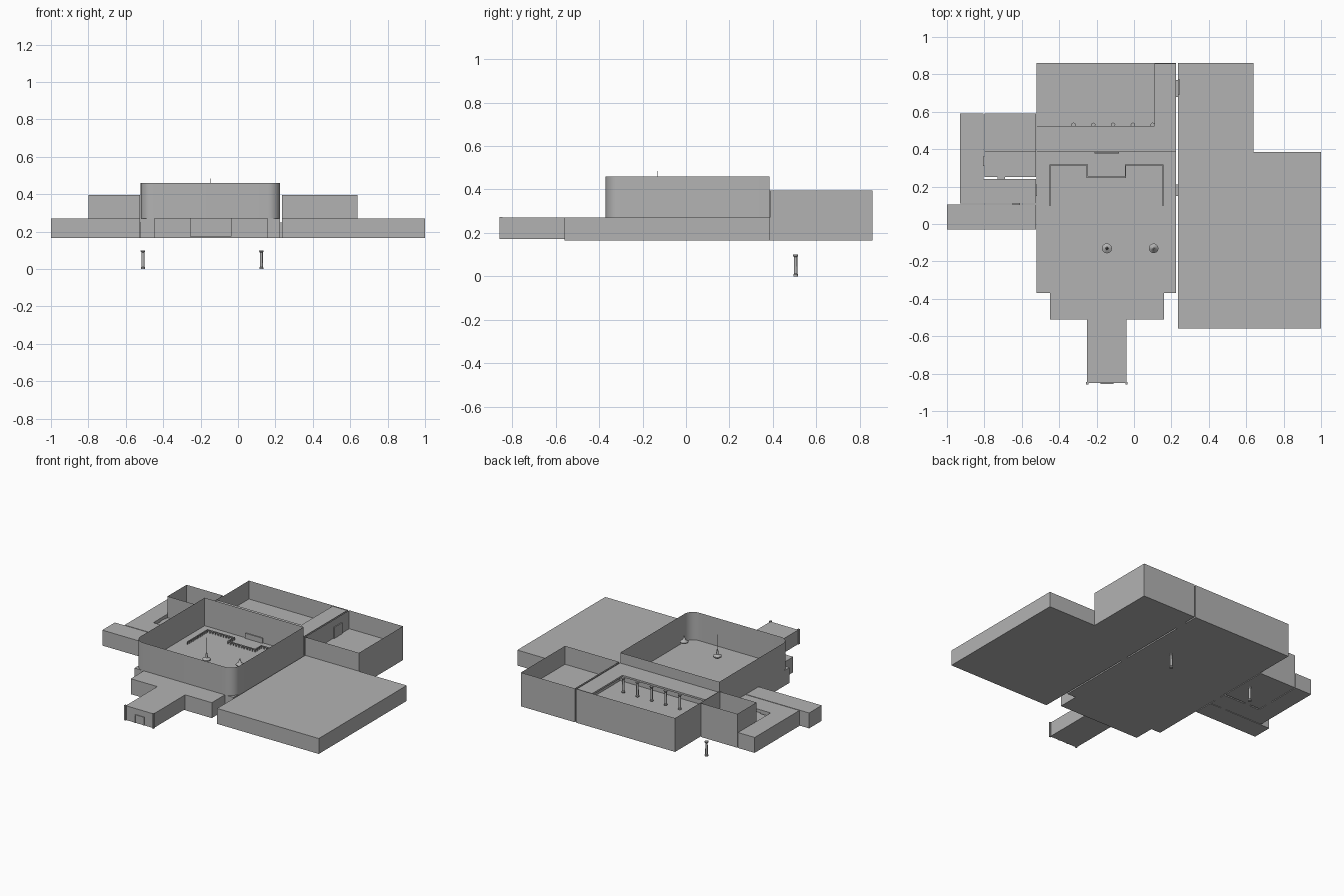
import bpy, bmesh, math

if "Cube" in bpy.data.objects:
    bpy.data.objects.remove(bpy.data.objects["Cube"], do_unlink=True)

stone = bpy.data.materials.new("plain_grey")
stone.use_nodes = True
GREY = (0.45, 0.45, 0.45, 1)
stone.diffuse_color = GREY
stone.node_tree.nodes["Principled BSDF"].inputs["Base Color"].default_value = GREY

LOW, FLOOR, ROOM, HALL = 0.165, 0.27, 0.395, 0.46


def finish(name, bm):
    mesh = bpy.data.meshes.new(name)
    bm.to_mesh(mesh)
    bm.free()
    mesh.materials.append(stone)
    ob = bpy.data.objects.new(name, mesh)
    bpy.context.collection.objects.link(ob)
    return ob


def add_box(bm, x0, x1, y0, y1, z0, z1):
    verts = bmesh.ops.create_cube(bm, size=1)["verts"]
    for v in verts:
        v.co = (x1 if v.co.x > 0 else x0, y1 if v.co.y > 0 else y0, z1 if v.co.z > 0 else z0)


def box(name, x0, x1, y0, y1, z0=LOW, z1=FLOOR):
    bm = bmesh.new()
    add_box(bm, x0, x1, y0, y1, z0, z1)
    return finish(name, bm)


def prism(name, outline, z0, z1):
    bm = bmesh.new()
    face = bm.faces.new([bm.verts.new((x, y, z0)) for x, y in outline])
    top = bmesh.ops.extrude_face_region(bm, geom=[face])["geom"]
    for v in top:
        if isinstance(v, bmesh.types.BMVert):
            v.co.z = z1
    bmesh.ops.recalc_face_normals(bm, faces=bm.faces)
    return finish(name, bm)


def wall_sheet(name, path, z0, z1, closed=True):
    """Single-surface wall facing outward from a counter-clockwise path."""
    bm = bmesh.new()
    rows = [(bm.verts.new((x, y, z0)), bm.verts.new((x, y, z1))) for x, y in path]
    pairs = list(zip(rows, rows[1:]))
    if closed:
        pairs.append((rows[-1], rows[0]))
    for a, b in pairs:
        bm.faces.new((a[0], b[0], b[1], a[1]))
    return finish(name, bm)


def rect(x0, x1, y0, y1):
    return [(x0, y0), (x1, y0), (x1, y1), (x0, y1)]


def arc(cx, cy, r, start):
    angles = [math.radians(start + 90 * i / 8) for i in range(9)]
    return [(cx + r * math.cos(a), cy + r * math.sin(a)) for a in angles]


def lathe(name, x, y, profile, sides=12):
    bm = bmesh.new()
    rings = []
    for r, z in profile:
        rings.append([bm.verts.new((x + r * math.cos(math.tau * i / sides),
                                    y + r * math.sin(math.tau * i / sides), z)) for i in range(sides)])
    for a, b in zip(rings, rings[1:]):
        for i in range(sides):
            j = (i + 1) % sides
            bm.faces.new((a[i], a[j], b[j], b[i]))
    bm.faces.new(rings[0][::-1])
    bm.faces.new(rings[-1])
    return finish(name, bm)


def column(name, x, y, z):
    lathe(name, x, y, [(0.011, z), (0.011, z + 0.008), (0.008, z + 0.012), (0.008, z + 0.03),
                       (0.0075, z + 0.088), (0.012, z + 0.094), (0.012, z + 0.1)])


# Main hall: square base with tall walls rounded at the two front corners
box("hall_base", -0.52, 0.225, -0.37, 0.385)
R = 0.065
wall_sheet("hall_walls", arc(-0.52 + R, -0.37 + R, R, 180) + arc(0.225 - R, -0.37 + R, R, 270)
           + [(0.225, 0.385), (-0.52, 0.385)], FLOOR, HALL)
box("hall_back_door", -0.21, -0.08, 0.377, 0.384, FLOOR, 0.305)

# Wide closed wing
box("wide_wing", 0.235, 1.0, -0.56, 0.385)

# Entrance lobby and passage
box("entrance_lobby", -0.45, 0.16, -0.51, -0.37)
box("entrance_passage", -0.25, -0.04, -0.85, -0.51, 0.173, FLOOR)
for side, x in (("right", -0.25), ("left", -0.04)):
    box(f"entrance_{side}_pilaster", x - 0.006, x + 0.006, -0.858, -0.846, 0.173, FLOOR + 0.004)
for part, x0, x1, z0, z1 in (("right_jamb", -0.18, -0.175, 0.173, 0.225),
                            ("left_jamb", -0.115, -0.11, 0.173, 0.225),
                            ("lintel", -0.18, -0.11, 0.225, 0.23)):
    box(f"entrance_{part}", x0, x1, -0.855, -0.85, z0, z1)

# Back court with raised gallery and its colonnade
box("court_base", -0.52, 0.225, 0.385, 0.86)
wall_sheet("court_walls", rect(-0.52, 0.225, 0.386, 0.86), FLOOR, ROOM)
prism("court_gallery", [(-0.52, 0.387), (0.225, 0.387), (0.225, 0.859), (0.11, 0.859),
                        (0.11, 0.525), (-0.52, 0.525)], 0.378, 0.39)
for i in range(5):
    column(f"court_column_{i + 1}", 0.1 - 0.106 * i, 0.53, 0.278)

# Back room beside the court
box("back_room_base", 0.235, 0.64, 0.385, 0.86)
wall_sheet("back_room_walls", rect(0.235, 0.64, 0.386, 0.86), FLOOR, ROOM)
box("back_room_door", 0.236, 0.242, 0.69, 0.775, FLOOR, 0.345)

# Small side rooms
box("side_room_base", -0.80, -0.525, 0.385, 0.59)
wall_sheet("side_room_walls", rect(-0.80, -0.525, 0.385, 0.59), FLOOR, ROOM)
box("side_room_annex", -0.80, -0.525, 0.25, 0.385, LOW, 0.25)
prism("side_corridor", [(-0.93, 0.11), (-0.525, 0.11), (-0.525, 0.24), (-0.805, 0.24),
                        (-0.805, 0.59), (-0.93, 0.59)], LOW, FLOOR)
box("side_front_room", -1.0, -0.525, -0.03, 0.105)

# Door blocks bridging the gaps between rooms
for name, x0, x1, y0, y1 in (("hall_left_link", 0.225, 0.235, 0.15, 0.21),
                            ("hall_right_link", -0.525, -0.52, 0.15, 0.21),
                            ("court_link", 0.225, 0.235, 0.68, 0.77),
                            ("corridor_link", -0.65, -0.61, 0.105, 0.11),
                            ("annex_link", -0.73, -0.69, 0.24, 0.25),
                            ("side_link", -0.805, -0.80, 0.31, 0.36)):
    box(name, x0, x1, y0, y1, LOW, 0.25)

# Low railing around the dais, with posts across the projecting front
rail_path = [(-0.45, 0.1), (-0.45, 0.315), (-0.25, 0.315), (-0.25, 0.25),
             (-0.045, 0.25), (-0.045, 0.315), (0.155, 0.315), (0.155, 0.1)]
bm = bmesh.new()
T = 0.003
for (xa, ya), (xb, yb) in zip(rail_path, rail_path[1:]):
    x0, x1, y0, y1 = min(xa, xb) - T, max(xa, xb) + T, min(ya, yb) - T, max(ya, yb) + T
    add_box(bm, x0, x1, y0, y1, 0.284, 0.29)
    count = max(2, round(math.hypot(xb - xa, yb - ya) / 0.02))
    for i in range(count + 1):
        x, y = xa + (xb - xa) * i / count, ya + (yb - ya) * i / count
        add_box(bm, x - T, x + T, y - T, y + T, FLOOR, 0.284)
finish("dais_railing", bm)

# Hanging lamps
lathe("ring_lamp", -0.145, -0.13, [(0.012, 0.325), (0.027, 0.335), (0.027, 0.342), (0.008, 0.352),
                                  (0.006, 0.375), (0.001, 0.39), (0.001, 0.485)])
lathe("cone_lamp", 0.105, -0.13, [(0.01, 0.358), (0.026, 0.366), (0.026, 0.372), (0.01, 0.385),
                                 (0.003, 0.41)])

# Detached columns standing below the floor
column("lower_column_right", -0.508, 0.505, 0)
column("lower_column_left", 0.125, 0.505, 0)

# Smooth the curved parts, keeping edges sharp
bpy.ops.object.select_all(action="DESELECT")
for ob in bpy.context.collection.objects:
    if ob.type == "MESH" and any(k in ob.name for k in ("column", "lamp", "hall_walls")):
        ob.select_set(True)
        bpy.context.view_layer.objects.active = ob
bpy.ops.object.shade_smooth_by_angle(angle=math.radians(35))
